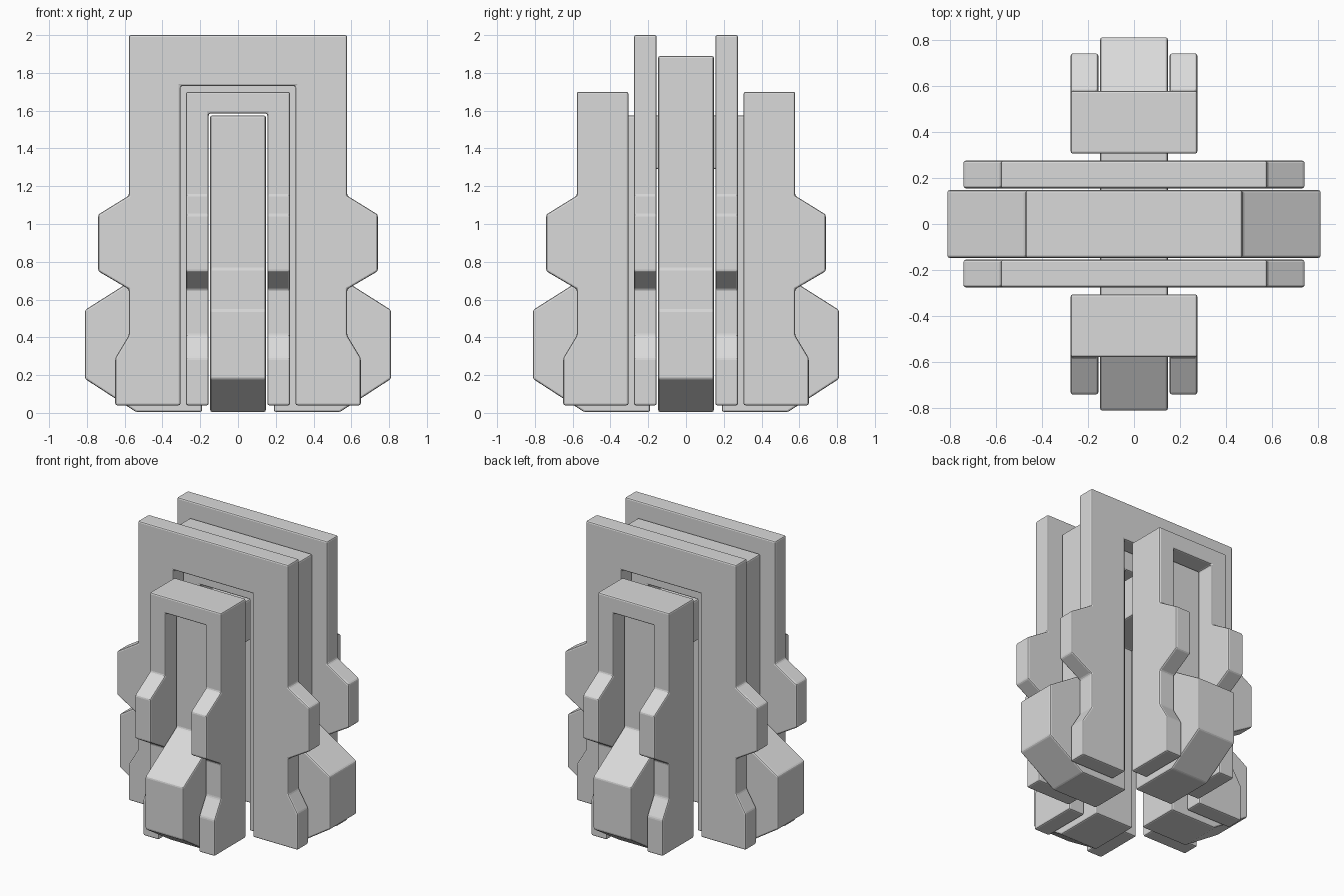
import bpy
from mathutils import Matrix
from math import pi

cube = bpy.data.objects.get("Cube")
if cube:
    bpy.data.objects.remove(cube, do_unlink=True)

grey = bpy.data.materials.new("plain_grey")
grey.use_nodes = True
grey.diffuse_color = (0.7, 0.7, 0.7, 1)
grey.node_tree.nodes["Principled BSDF"].inputs["Base Color"].default_value = grey.diffuse_color


def slab(name, outline, near, far, turn=0):
    """Extrude an (x, z) outline from y = near to y = far, then turn about z."""
    n = len(outline)
    verts = [(x, y, z) for y in (near, far) for x, z in outline]
    faces = [list(range(n)), list(range(2 * n - 1, n - 1, -1))]
    faces += [(i, i + n, (i + 1) % n + n, (i + 1) % n) for i in range(n)]
    mesh = bpy.data.meshes.new(name)
    mesh.from_pydata(verts, [], faces)
    mesh.transform(Matrix.Rotation(turn, 4, 'Z'))
    mesh.materials.append(grey)
    obj = bpy.data.objects.new(name, mesh)
    bpy.context.collection.objects.link(obj)
    bevel = obj.modifiers.new("soft_edges", 'BEVEL')
    bevel.width = 0.01
    bevel.segments = 2
    bevel.limit_method = 'ANGLE'
    return obj


def mirrored(half):
    return half + [(-x, z) for x, z in reversed(half)]


def core(top, slot_top):
    """Arched core plate with wide angular feet."""
    return mirrored([(0.19, slot_top), (0.19, 0.005), (0.54, 0.005),
                     (0.81, 0.18), (0.81, 0.545), (0.47, 0.76), (0.47, top)])


# Outer edge shared by every stepped leg, from the foot up to the shoulder
leg_edge = [(0.65, 0.04), (0.65, 0.29), (0.578, 0.41), (0.578, 0.655),
            (0.74, 0.75), (0.74, 1.05), (0.578, 1.15)]

# Tall wide arch: core plate between two stepped plates
slab("tall_core", core(1.89, 1.61), -0.147, 0.147)
tall_plate = mirrored([(0.305, 1.73), (0.305, 0.04)] + leg_edge + [(0.578, 2.0)])
for side, near in (("front", -0.275), ("back", 0.155)):
    slab("tall_plate_" + side, tall_plate, near, near + 0.12)

# Lower core plate running front to back through the tall arch
slab("low_core", core(1.575, 1.29), -0.147, 0.147, pi / 2)

# Low arches at front and back: two stepped legs joined by a lintel
low_leg = [(0.305, 1.70), (0.305, 0.04)] + leg_edge + [(0.578, 1.70)]
for side, turn in (("front", -pi / 2), ("back", pi / 2)):
    arch = slab("low_arch_" + side, low_leg, -0.275, 0.275, turn)

    # Window cut through the arch, leaving the lintel on top
    window = slab("window_cutter_" + side,
                  [(0.1, -0.2), (1.0, -0.2), (1.0, 1.585), (0.1, 1.585)],
                  -0.155, 0.155, turn)
    window.modifiers.clear()
    window.hide_render = True
    window.hide_viewport = True
    cut = arch.modifiers.new("window", 'BOOLEAN')
    cut.operation = 'DIFFERENCE'
    cut.object = window
    cut.solver = 'EXACT'
    arch.modifiers.move(1, 0)
